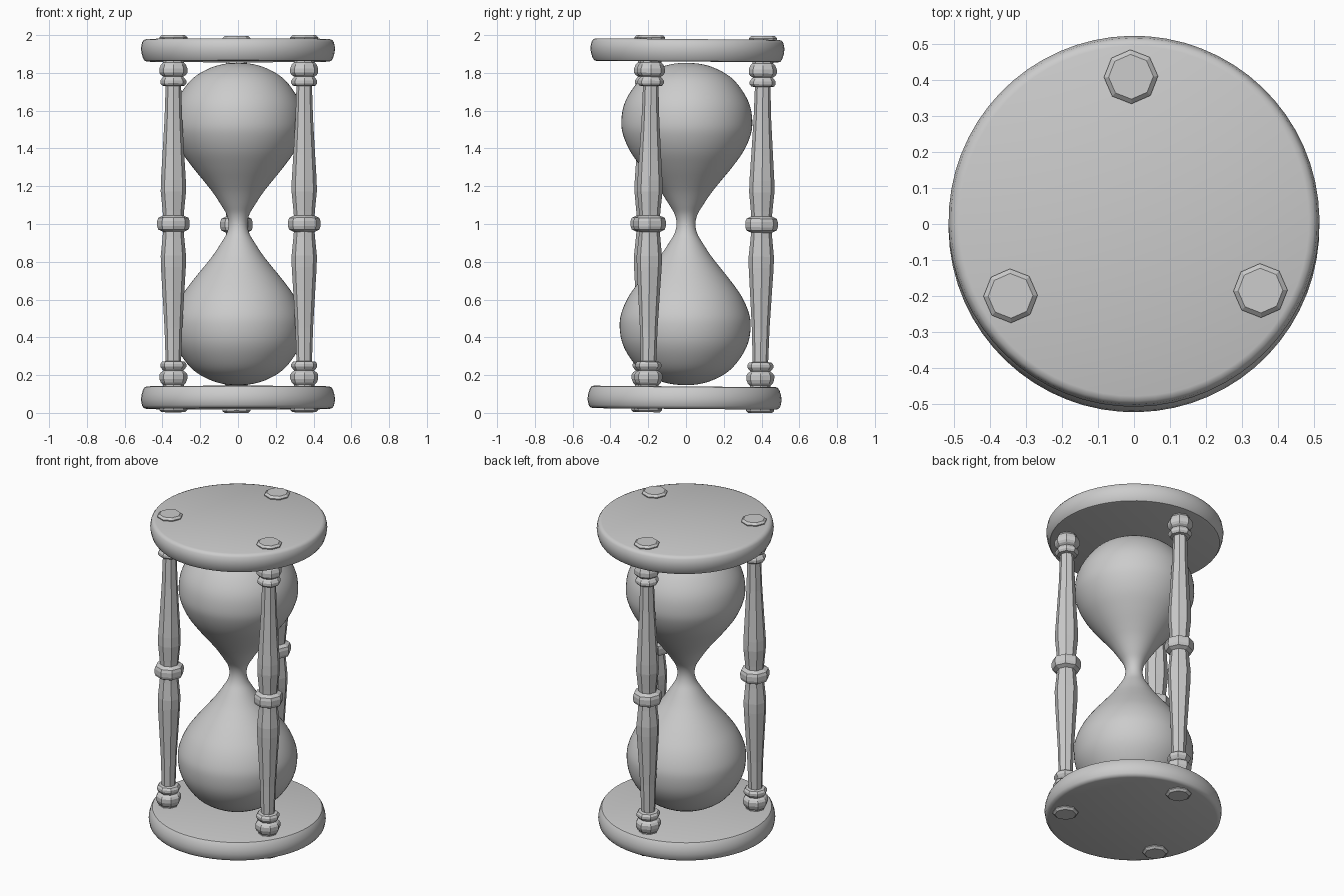
import bpy, bmesh
from math import sin, cos, pi, radians
from mathutils import Matrix, Vector

if "Cube" in bpy.data.objects:
    bpy.data.objects.remove(bpy.data.objects["Cube"])

# The whole model leans and turns very slightly about its middle
MID = Vector((0, 0, 1))
LEAN = (Matrix.Translation(MID) @ Matrix.Rotation(radians(-0.47), 4, 'X')
        @ Matrix.Rotation(radians(1.2), 4, 'Z') @ Matrix.Translation(-MID))


def lathe(name, profile, sides, centre=(0, 0), smooth=True):
    """Revolve (radius, z) points about a vertical axis; radius 0 closes an end."""
    bm = bmesh.new()
    rings = []
    for r, z in profile:
        n = 1 if r < 1e-6 else sides
        rings.append([bm.verts.new((centre[0] + r * cos(2 * pi * i / sides),
                                    centre[1] + r * sin(2 * pi * i / sides), z))
                      for i in range(n)])
    for a, b in zip(rings, rings[1:]):
        for i in range(sides):
            j = (i + 1) % sides
            quad = [a[i % len(a)], a[j % len(a)], b[j % len(b)], b[i % len(b)]]
            bm.faces.new(list(dict.fromkeys(quad)))
    bmesh.ops.recalc_face_normals(bm, faces=bm.faces)
    bm.transform(LEAN)
    mesh = bpy.data.meshes.new(name)
    bm.to_mesh(mesh)
    bm.free()
    obj = bpy.data.objects.new(name, mesh)
    bpy.context.collection.objects.link(obj)
    if smooth:
        bpy.ops.object.select_all(action='DESELECT')
        obj.select_set(True)
        bpy.context.view_layer.objects.active = obj
        bpy.ops.object.shade_smooth_by_angle(angle=radians(40))
    return obj


def mirrored(half):
    """Half profile of (radius, height above the middle) to a full profile."""
    lower = [(r, 1 - h) for r, h in reversed(half) if h > 0]
    return lower + [(r, 1 + h) for r, h in half]


def curve(points, steps=4):
    """Catmull-Rom smoothing of a profile."""
    p = [Vector(q) for q in points]
    p = [p[0]] + p + [p[-1]]
    out = []
    for a, b, c, d in zip(p, p[1:], p[2:], p[3:]):
        for k in range(steps):
            t = k / steps
            v = 0.5 * (2 * b + (c - a) * t + (2 * a - 5 * b + 4 * c - d) * t**2
                       + (3 * b - a - 3 * c + d) * t**3)
            out.append((max(v.x, 0), v.y))
    return out + [points[-1]]


# Top and bottom plates with rounded rims
plate = [(0, .979), (.485, .979), (.499, .974), (.508, .962), (.514, .93),
         (.511, .905), (.503, .878), (.493, .863), (.482, .860), (0, .860)]
lathe("top_plate", [(r, 1 + h) for r, h in plate], 64)
lathe("bottom_plate", [(r, 1 - h) for r, h in plate], 64)

# Glass: two bulbs joined by a narrow neck
bulb = [(.05, 0), (.06, .05), (.089, .10), (.132, .165), (.175, .22), (.24, .30),
        (.297, .38), (.334, .46), (.347, .53), (.336, .62), (.298, .70),
        (.235, .775), (.15, .825), (.07, .848), (0, .853)]
lathe("glass", curve(mirrored(bulb)), 64)

# Low mound of sand inside the lower bulb
lathe("sand", [(0, .17), (.10, .18), (.18, .205), (.24, .25), (.16, .29), (0, .36)], 32)

# Three eight-sided turned posts with beads and end caps
post = [(.086, .014), (.080, .031), (.055, .043), (.057, .07), (.067, .17), (.066, .23),
        (.058, .36), (.047, .55), (.041, .728), (.060, .731), (.069, .743),
        (.069, .757), (.060, .770), (.052, .778), (.066, .787), (.074, .799),
        (.074, .822), (.066, .842), (.055, .853), (.055, .97), (.073, .978),
        (.075, .986), (.062, .998), (0, .998)]
for name, deg in (("back_post", 90), ("left_post", 210), ("right_post", 330)):
    at = (.40 * cos(radians(deg)), .40 * sin(radians(deg)))
    lathe(name, mirrored(post), 8, at, smooth=False)
